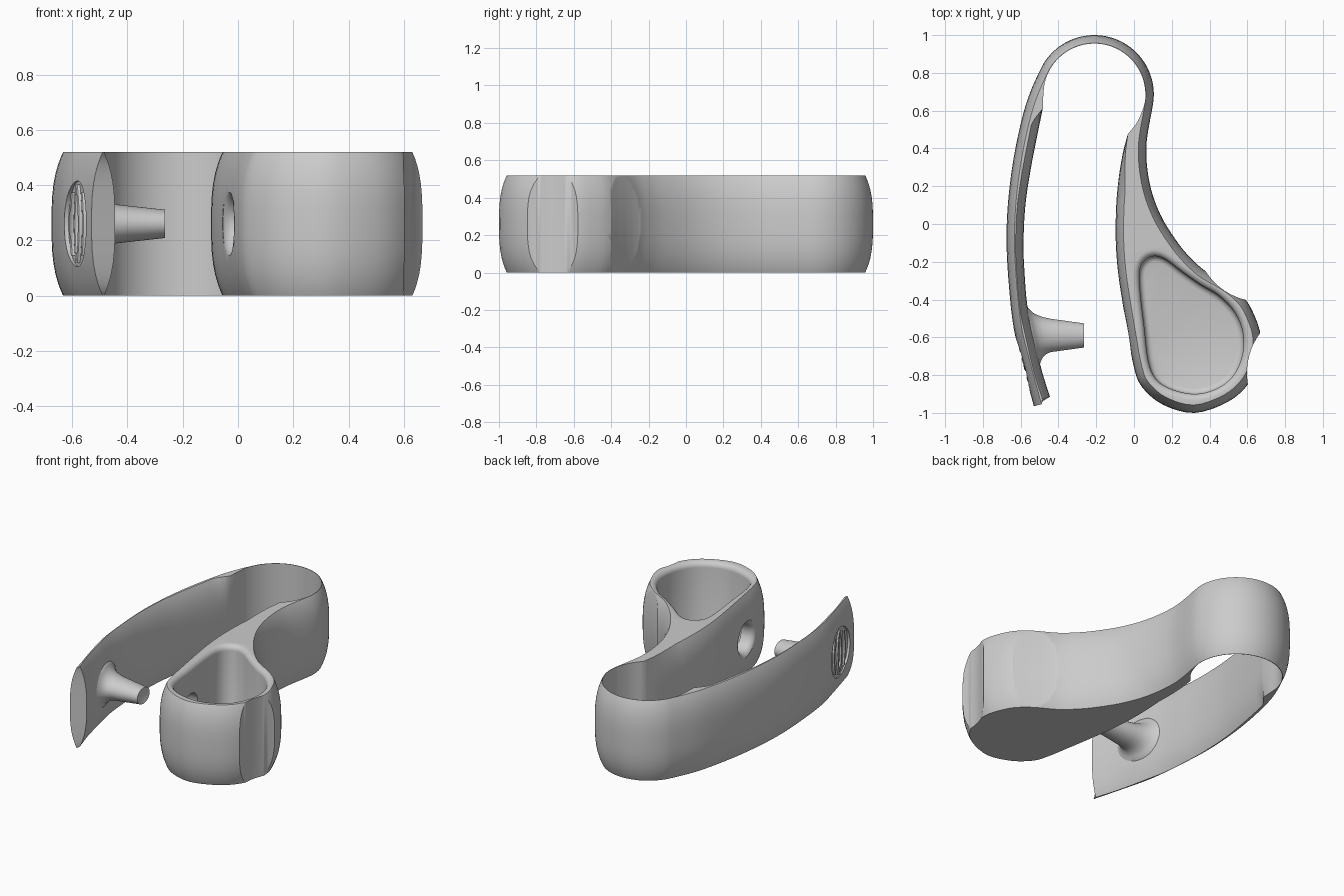
import bpy, bmesh, math
from mathutils import Vector

if "Cube" in bpy.data.objects:
    bpy.data.objects.remove(bpy.data.objects["Cube"], do_unlink=True)

HEIGHT, BULGE = 0.52, 0.042
MID = HEIGHT / 2

grey = bpy.data.materials.new("light grey plastic")
grey.use_nodes = True
grey.diffuse_color = (0.6, 0.6, 0.6, 1)
grey.node_tree.nodes["Principled BSDF"].inputs["Base Color"].default_value = (0.6, 0.6, 0.6, 1)


def spline(pts, closed=False, steps=4):
    """Smooth curve through 2D points, with inward normals for clockwise travel."""
    p = [Vector(q) for q in pts]
    n = len(p)
    out = []
    for i in range(n if closed else n - 1):
        if closed:
            a, b, c, d = (p[(i + k) % n] for k in (-1, 0, 1, 2))
        else:
            b, c = p[i], p[i + 1]
            a = p[i - 1] if i else b * 2 - c
            d = p[i + 2] if i + 2 < n else c * 2 - b
        for k in range(steps):
            t = k / steps
            out.append(0.5 * (2 * b + (c - a) * t + (2 * a - 5 * b + 4 * c - d) * t ** 2
                              + (3 * b - a - 3 * c + d) * t ** 3))
    if not closed:
        out.append(p[-1])
    m = len(out)
    res = []
    for i, v in enumerate(out):
        nxt = out[(i + 1) % m] if closed else out[min(i + 1, m - 1)]
        prv = out[i - 1] if closed else out[max(i - 1, 0)]
        t = (nxt - prv).normalized()
        res.append((v, Vector((t.y, -t.x))))
    return res


def arc(cx, cy, r, a0, a1, n):
    return [(cx + r * math.cos(math.radians(a0 + (a1 - a0) * i / n)),
             cy + r * math.sin(math.radians(a0 + (a1 - a0) * i / n))) for i in range(n + 1)]


def loft(name, rings, helper=False):
    """Closed skin over equal-length rings of points, capped at both ends."""
    bm = bmesh.new()
    vs = [[bm.verts.new(p) for p in ring] for ring in rings]
    n = len(rings[0])
    for lo, hi in zip(vs, vs[1:]):
        for i in range(n):
            j = (i + 1) % n
            bm.faces.new((lo[i], lo[j], hi[j], hi[i]))
    caps = [bm.faces.new(vs[0]), bm.faces.new(vs[-1])]
    bmesh.ops.recalc_face_normals(bm, faces=bm.faces)
    bmesh.ops.triangulate(bm, faces=caps, ngon_method='EAR_CLIP')
    me = bpy.data.meshes.new(name)
    bm.to_mesh(me)
    bm.free()
    ob = bpy.data.objects.new(name, me)
    bpy.context.collection.objects.link(ob)
    me.materials.append(grey)
    ob.hide_render = helper
    return ob


def activate(ob):
    bpy.ops.object.select_all(action='DESELECT')
    ob.select_set(True)
    bpy.context.view_layer.objects.active = ob


def smooth(ob):
    activate(ob)
    bpy.ops.object.shade_smooth_by_angle(angle=math.radians(35))


def cut(ob, cutter):
    mod = ob.modifiers.new("cut", 'BOOLEAN')
    mod.operation, mod.solver, mod.object = 'DIFFERENCE', 'EXACT', cutter
    activate(ob)
    bpy.ops.object.modifier_apply(modifier=mod.name)
    bpy.data.objects.remove(cutter, do_unlink=True)


def frame(x, y, nx, ny):
    """Local axes on a wall: s outward, u along the wall, v up."""
    n = Vector((nx, ny, 0)).normalized()
    t = Vector((n.y, -n.x, 0))
    return lambda s, u, v: Vector((x, y, MID)) + n * s + t * u + Vector((0, 0, v))


def disc_rings(place, profile, n=48):
    return [[place(s, r * math.cos(2 * math.pi * i / n), r * math.sin(2 * math.pi * i / n))
             for i in range(n)] for s, r in profile]


# Plan outline: outer side, inner side of the loop, inner side of the strap
strap_out = [(-.53, -.965), (-.59, -.745), (-.637, -.55), (-.662, -.33), (-.675, -.1),
             (-.668, .1), (-.645, .3), (-.607, .5), (-.56, .67)]
body_back = [(.076, .5), (.065, .4), (.072, .28), (.1, .15), (.155, .02), (.24, -.11),
             (.31, -.19), (.38, -.25), (.5, -.32), (.59, -.4), (.64, -.49), (.67, -.59),
             (.665, -.71), (.61, -.84), (.5, -.94), (.32, -1), (.15, -.955), (.04, -.86)]
body_left = [(0, -.76), (-.03, -.6), (-.06, -.42), (-.085, -.25), (-.097, -.08),
             (-.094, .1), (-.08, .25), (-.058, .38), (-.033, .475)]
loop_in = [(-.033, .475), (.02, .545)] + arc(-.21, .685, .27, -10, 180, 14)
strap_in = [(-.483, .61), (-.51, .48), (-.545, .3), (-.575, .1), (-.585, -.1), (-.58, -.25),
            (-.565, -.43), (-.53, -.6), (-.49, -.77), (-.445, -.915)]

outline = []   # point, inward normal, amount of edge rounding
outer = spline(strap_out + arc(-.21, .685, .315, 155, -12, 12) + body_back + body_left)
for i, (p, n) in enumerate(outer):
    left_end = i > len(outer) - 4 * len(body_left)
    outline.append((p, n, min(1, max(0, (.475 - p.y) / .3)) if left_end else 1))
outline += [(p, n, 0) for p, n in spline(loop_in)[1:]]
outline += [(p, n, min(1, (.61 - p.y) / .08)) for p, n in spline(strap_in)]

rings = []
for k in range(17):
    a = -math.cos(math.pi * k / 16)
    inset = BULGE * abs(a) ** 3
    rings.append([(*(p + n * inset * w), MID + MID * a) for p, n, w in outline])
clip = loft("clip_body", rings)

# Pocket with rounded rim and floor
pocket = spline([(.03, -.25), (.06, -.19), (.11, -.17), (.17, -.19), (.25, -.25), (.35, -.32),
                 (.45, -.38), (.535, -.47), (.577, -.58), (.572, -.7), (.52, -.81),
                 (.43, -.875), (.32, -.9), (.2, -.875), (.115, -.82), (.075, -.72),
                 (.055, -.55), (.035, -.38)], closed=True)
RIM = 0.035
levels = [(.05, .03), (.055, .015), (.065, .005), (.08, 0)]
for k in range(7):
    a = math.pi / 2 * k / 6
    levels.append((HEIGHT - RIM + RIM * math.sin(a), -RIM * (1 - math.cos(a))))
levels.append((HEIGHT + .1, -RIM))
cut(clip, loft("pocket_cutter", [[(*(p + n * d), z) for p, n in pocket] for z, d in levels], True))

# Two finger scoops on the body
for x, y, r in ((.671, -.066, .345), (.953, -.789, .355)):
    circle = arc(x, y, r, 0, 360, 96)[:-1]
    cut(clip, loft("scoop_cutter", [[(*p, z) for p in circle] for z in (-.1, HEIGHT + .1)], True))

# Flared hole that takes the post
profile = [(.2, .135)]
for k in range(8):
    a = math.pi / 2 * k / 7
    profile.append((.002 - .045 * math.sin(a), .135 - .045 * (1 - math.cos(a))))
# quarter round turned so that the mouth is widest at the surface
profile = [(.2, .135)] + [(-.045 * (1 - math.cos(math.pi / 2 * k / 7)),
                           .135 - .045 * math.sin(math.pi / 2 * k / 7)) for k in range(8)] + [(-.16, .09)]
cut(clip, loft("hole_cutter", disc_rings(frame(-.035, -.58, -.99, -.14), profile), True))

# Shallow thumb dish near the end of the strap
grip = frame(-.592, -.745, -.968, -.25)
cut(clip, loft("dish_cutter", disc_rings(grip, [(.08, .16), (-.018, .155)]), True))
smooth(clip)

# Curved grip ridges in the dish
for i, u in enumerate((-.09, -.03, .03, .09)):
    half = math.sqrt(.145 ** 2 - u ** 2)
    path = []
    for k in range(13):
        v = half * (k / 6 - 1)
        path.append((u + .03 * (v / .145) ** 2 * (-1 if u > 0 else 1), v))
    section = [(.009 * math.cos(a), .012 * math.sin(a))
               for a in (2 * math.pi * k / 8 for k in range(8))]
    smooth(loft(f"grip_ridge_{i + 1}",
                [[grip(-.017 + b, u0 + c, v) for c, b in section] for u0, v in path]))

# Tapered post with a flared foot leaning along the strap
post = []
for x, r, lean in ((-.565, .185, 1), (-.538, .168, 1), (-.525, .14, 1), (-.505, .115, .9),
                   (-.475, .098, .5), (-.44, .088, 0), (-.265, .064, 0), (-.275, .025, 0)):
    ring = []
    for k in range(40):
        a = 2 * math.pi * k / 40
        dy = r * math.cos(a)
        ring.append((x - .22 * lean * dy, -.59 + dy, MID + .8 * r * math.sin(a)))
    post.append(ring)
smooth(loft("locking_post", post))
